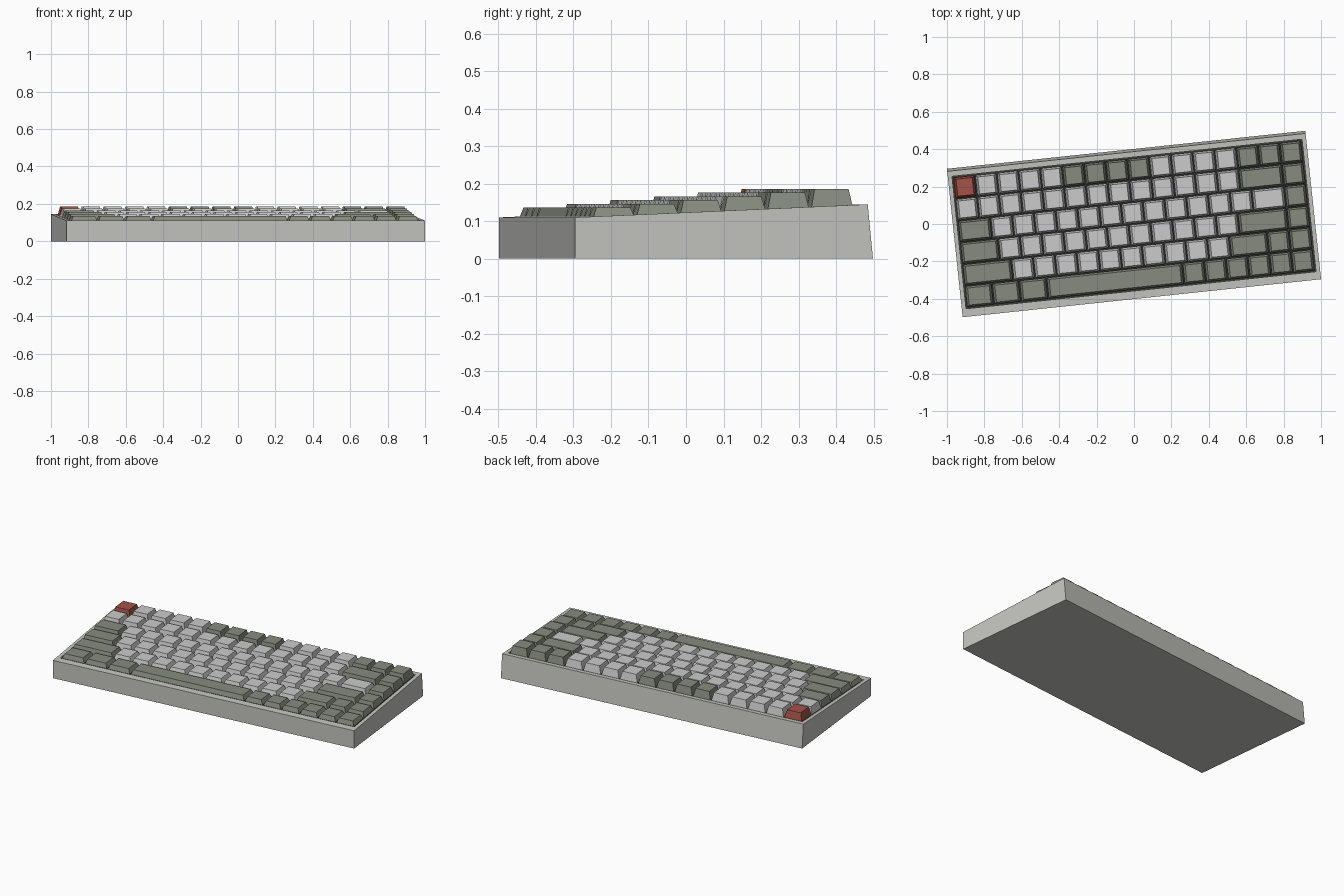
import bpy, bmesh, math
from mathutils import Matrix

if "Cube" in bpy.data.objects:
    bpy.data.objects.remove(bpy.data.objects["Cube"])

YAW = Matrix.Rotation(math.radians(6.05), 4, 'Z')   # whole board is turned a little
HL, HD = 0.9635, 0.399                              # case half length and half depth
UNIT = 0.117                                        # key pitch
BACK_LEAN = 0.014


def material(name, rgb):
    m = bpy.data.materials.new(name)
    m.diffuse_color = (*rgb, 1)
    m.use_nodes = True
    m.node_tree.nodes["Principled BSDF"].inputs["Base Color"].default_value = m.diffuse_color
    return m


case_mat = material("case_grey", (0.56, 0.56, 0.53))
plate_mat = material("plate_dark", (0.05, 0.05, 0.045))
LIGHT, DARK, RED = 0, 1, 2
key_mats = [material("key_light_grey", (0.60, 0.60, 0.60)),
            material("key_olive_grey", (0.24, 0.26, 0.21)),
            material("key_red", (0.36, 0.085, 0.065))]


def rim_z(v):
    return 0.11 + 0.0444 * (v + HD)                 # sloping top of the case


def rect(x0, x1, y0, y1, z):
    return [(x, y, z(y)) for x, y in ((x0, y0), (x1, y0), (x1, y1), (x0, y1))]


def loft(bm, rings, mat=0):
    """Closed solid through a list of four-point rings; returns its last cap."""
    vs = [[bm.verts.new(p) for p in r] for r in rings]
    faces = [bm.faces.new(vs[0][::-1])]
    for a, b in zip(vs, vs[1:]):
        for i in range(4):
            j = (i + 1) % 4
            faces.append(bm.faces.new((a[i], a[j], b[j], b[i])))
    faces.append(bm.faces.new(vs[-1]))
    for f in faces:
        f.material_index = mat
    return faces[-1]


def finish(name, bm, mats):
    bm.transform(YAW)
    me = bpy.data.meshes.new(name)
    bm.to_mesh(me)
    bm.free()
    for m in mats:
        me.materials.append(m)
    bpy.context.collection.objects.link(bpy.data.objects.new(name, me))


# Case: wedge with leaning back wall, rim and recessed dark plate
bm = bmesh.new()
inner = (-0.941, 0.941, -0.356, 0.356)
floor = loft(bm, [rect(-HL, HL, -HD, HD, lambda v: 0),
                  rect(-HL, HL, -HD, HD - BACK_LEAN, rim_z),
                  rect(*inner, rim_z),
                  rect(*inner, lambda v: rim_z(v) - 0.02)])
floor.material_index = 1
finish("case", bm, [case_mat, plate_mat])

# Key rows, front to back: name, top height, [(width in units, count, colour)]
rows = [
    ("bottom_row", 0.136, [(1.25, 3, DARK), (6.25, 1, DARK), (1, 6, DARK)]),
    ("shift_row", 0.146, [(2.25, 1, DARK), (1, 10, LIGHT), (1.75, 1, DARK), (1, 2, DARK)]),
    ("home_row", 0.157, [(1.75, 1, DARK), (1, 11, LIGHT), (2.25, 1, DARK), (1, 1, DARK)]),
    ("upper_row", 0.166, [(1.5, 1, DARK), (1, 12, LIGHT), (1.5, 1, LIGHT), (1, 1, DARK)]),
    ("number_row", 0.176, [(1, 13, LIGHT), (2, 1, DARK), (1, 1, DARK)]),
    ("function_row", 0.186, [(1, 1, RED), (1, 4, LIGHT), (1, 4, DARK), (1, 4, LIGHT), (1, 3, DARK)]),
]
GAP, TAPER_X, TAPER_Y = 0.003, 0.012, 0.010
for r, (name, top, groups) in enumerate(rows):
    bm = bmesh.new()
    x = -8 * UNIT
    y0 = (r - 3) * UNIT + GAP
    y1 = y0 + UNIT - 2 * GAP
    for width, count, colour in groups:
        for _ in range(count):
            x0, x1 = x + GAP, x + width * UNIT - GAP
            loft(bm, [rect(x0, x1, y0, y1, lambda v: rim_z(v) - 0.004),
                      rect(x0 + TAPER_X, x1 - TAPER_X, y0 + TAPER_Y, y1 - TAPER_Y,
                           lambda v: top)], colour)
            x += width * UNIT
    finish(name + "_keys", bm, key_mats)
